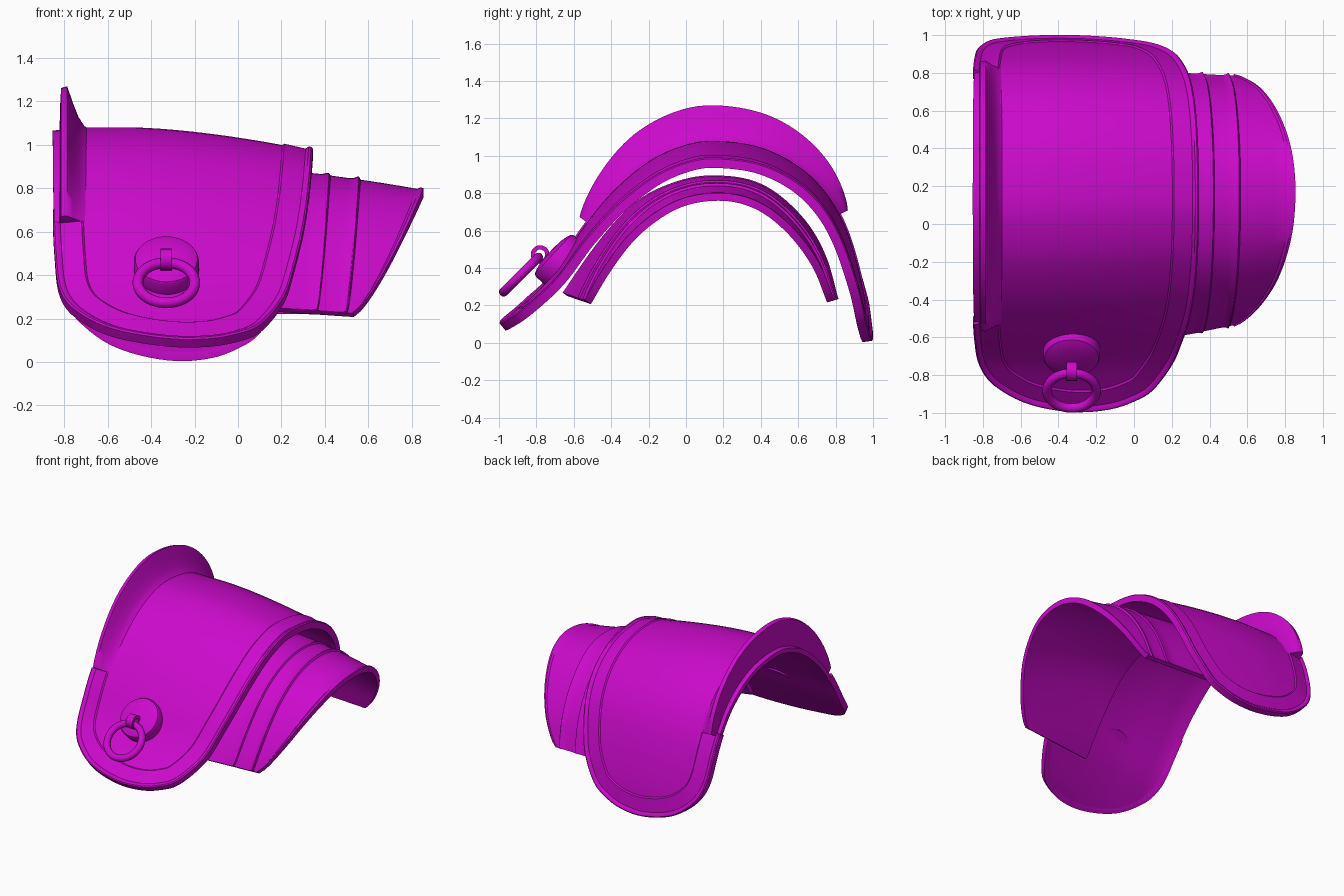
import bpy, bmesh, math
from mathutils import Vector, Matrix

if "Cube" in bpy.data.objects:
    bpy.data.objects.remove(bpy.data.objects["Cube"])

paint = bpy.data.materials.new("magenta")
paint.diffuse_color = (0.6, 0.003, 0.6, 1)
paint.use_nodes = True
paint.node_tree.nodes["Principled BSDF"].inputs["Base Color"].default_value = paint.diffuse_color


def finish(ob, angle=35):
    ob.data.materials.clear()
    ob.data.materials.append(paint)
    bpy.ops.object.select_all(action='DESELECT')
    ob.select_set(True)
    bpy.context.view_layer.objects.active = ob
    bpy.ops.object.shade_smooth_by_angle(angle=math.radians(angle))


def loft(name, rings, angle=35):
    """Skin closed rings of equal length and cap both ends."""
    bm = bmesh.new()
    vs = [[bm.verts.new(p) for p in r] for r in rings]
    n = len(rings[0])
    for a, b in zip(vs, vs[1:]):
        for i in range(n):
            j = (i + 1) % n
            bm.faces.new((a[i], a[j], b[j], b[i]))
    bm.faces.new(vs[0])
    bm.faces.new(vs[-1])
    bmesh.ops.recalc_face_normals(bm, faces=bm.faces)
    me = bpy.data.meshes.new(name)
    bm.to_mesh(me)
    bm.free()
    ob = bpy.data.objects.new(name, me)
    bpy.context.collection.objects.link(ob)
    finish(ob, angle)
    return ob


class Path:
    """Smooth 2D curve through points, sampled by arc length."""
    def __init__(self, pts):
        p = [Vector(q) for q in pts]
        p = [2 * p[0] - p[1]] + p + [2 * p[-1] - p[-2]]
        self.p = []
        for a, b, c, d in zip(p, p[1:], p[2:], p[3:]):
            for k in range(12):
                t = k / 12
                self.p.append(0.5 * (2 * b + (c - a) * t + (2 * a - 5 * b + 4 * c - d) * t * t
                                     + (3 * b - a - 3 * c + d) * t ** 3))
        self.p.append(p[-2])
        self.s = [0]
        for a, b in zip(self.p, self.p[1:]):
            self.s.append(self.s[-1] + (b - a).length)
        self.length = self.s[-1]

    def at(self, s):
        i = 0
        while i < len(self.s) - 2 and self.s[i + 1] < s:
            i += 1
        f = (s - self.s[i]) / (self.s[i + 1] - self.s[i])
        return self.p[i].lerp(self.p[i + 1], f)

    def normal(self, s):
        t = self.at(min(s + .04, self.length)) - self.at(max(s - .04, 0))
        return Vector((-t.y, t.x)).normalized()


def interp(x, table):
    if x <= table[0][0]:
        return table[0][1]
    for (a, u), (b, v) in zip(table, table[1:]):
        if x <= b:
            return u + (v - u) * (x - a) / (b - a)
    return table[-1][1]


# Shoulder arch, front to back in (y, z)
arch = Path([(-.993, .10), (-.86, .212), (-.71, .372), (-.565, .595), (-.4, .80), (-.2, .97),
             (0, 1.06), (.17, 1.08), (.4, 1.045), (.6, .945), (.75, .80), (.86, .60),
             (.945, .30), (.988, .01)])
L = arch.length


def surf(x, s, h=0):
    """Point on the shoulder plate, raised by h."""
    crown = .45 + .55 * max(0, math.sin(math.pi * s / L)) ** 2
    drop = .108 * crown * max(0, (x + .5) / .84) ** 1.6 + max(0, -.75 - x) * .15
    p = arch.at(s) + arch.normal(s) * (h - drop)
    return (x, p.x, p.y)


# Plate outline as (x, distance from tip)
left = [(-.86, L / 2), (-.858, 1.0), (-.853, .72), (-.845, .55), (-.83, .38), (-.79, .26),
        (-.72, .17), (-.6, .08), (-.45, .025), (-.28, 0)]
right = [(-.28, 0), (-.12, .015), (0, .06), (.1, .13), (.2, .3), (.25, .46), (.305, .75),
         (.335, 1.1), (.345, L / 2)]
left_of = [(s, x) for x, s in reversed(left)]
right_of = [(s, x) for x, s in right]

# Main shoulder plate
rings = []
for k in range(81):
    s = L / 2 * (1 - math.cos(math.pi * (.012 + .976 * k / 80)))
    e = min(s, L - s)
    a, b = interp(e, left_of) + .006, interp(e, right_of) - .006
    xs = [a + (b - a) * i / 24 for i in range(25)]
    rings.append([surf(x, s) for x in xs] + [surf(x, s, -.033) for x in reversed(xs)])
loft("shoulder_plate", rings)

# Raised rim around the plate, open where the collar sits
half = left[2:] + right[1:]
outline = Path(half + [(x, L - s) for x, s in reversed(half[:-1])])
section = [(0, -.036), (0, .012), (.008, .018), (.02, .016), (.034, .004), (.132, .008),
           (.146, -.004), (.03, -.036)]
rings = []
for k in range(151):
    d = outline.length * k / 150
    p, n = outline.at(d), outline.normal(d)
    rings.append([surf(p.x + n.x * w, p.y + n.y * w, h) for w, h in section])
loft("plate_rim", rings)

# Flared neck collar
rings = []
s0, s1 = .72, L - .70
for k in range(57):
    t = k / 56
    s = s0 + (s1 - s0) * t
    g = .055 + .14 * math.sin(math.pi * t) ** .85
    flare = [(-.68, -.01), (-.708, .03), (-.735, .25), (-.76, .58), (-.787, 1),
             (-.815, .98), (-.82, .5), (-.822, -.01)]
    rings.append([surf(x, s, h * g if h > 0 else -.012) for x, h in flare])
loft("neck_collar", rings, 60)

# Upper arm plates: inner end and outer end arches
arm_a = Path([(-.66, .268), (-.5, .5), (-.35, .68), (-.2, .8), (0, .878), (.17, .895),
              (.35, .87), (.5, .79), (.65, .64), (.75, .46), (.815, .235)])
arm_b = Path([(-.535, .225), (-.43, .4), (-.3, .57), (-.15, .695), (0, .768), (.17, .792),
              (.32, .77), (.46, .70), (.6, .57), (.71, .41), (.785, .225)])
# Columns: x at the crown, x at the lower ends, raised lip height
columns = [(-.1, -.1, 0), (.08, .06, 0), (.24, .2, 0), (.33, .29, .002), (.385, .34, .003),
           (.41, .358, .011), (.42, .364, .011), (.427, .368, .001), (.51, .46, 0),
           (.535, .485, .004), (.55, .497, .013), (.557, .501, .013), (.565, .505, 0),
           (.65, .512, 0), (.75, .52, 0), (.825, .526, 0), (.84, .529, .009),
           (.855, .533, .009)]


def arm_point(t, col, depth):
    a, b = arm_a.at(t * arm_a.length), arm_b.at(t * arm_b.length)
    f = max(0, (b.y - .225) / .567) ** .75
    xt, xb, h = col
    w = f * ((xt + .1) / .955) ** 1.7 + (1 - f) * ((xb + .1) / .633)
    p = a.lerp(b, w) + arm_a.normal(t * arm_a.length) * (h - depth)
    return (xb + (xt - xb) * f, p.x, p.y)


rings = []
for k in range(61):
    t = k / 60
    rings.append([arm_point(t, c, 0) for c in columns]
                 + [arm_point(t, (c[0], c[1], 0), .032) for c in reversed(columns)])
loft("upper_arm_plates", rings)


def lathe(name, profile, centre, degrees, steps=40):
    rot = Matrix.Translation(centre) @ Matrix.Rotation(math.radians(degrees), 4, 'X')
    rings = []
    for r, z in profile:
        rings.append([rot @ Vector((r * math.cos(2 * math.pi * i / steps),
                                    r * math.sin(2 * math.pi * i / steps), z))
                      for i in range(steps)])
    return loft(name, rings)


# Round boss holding the ring
lathe("ring_boss", [(.15, -.08), (.15, -.015), (.143, -.002), (.12, .008), (.08, .016), (.03, .02)],
      (-.33, -.712, .475), 47)

# Hanging ring
bpy.ops.mesh.primitive_torus_add(major_radius=.131, minor_radius=.025, major_segments=40,
                                 minor_segments=12, location=(-.33, -.882, .365),
                                 rotation=(math.radians(45), 0, 0))
ring = bpy.context.object
ring.name = "hanging_ring"
finish(ring)

# Staple loop over the ring
rings = []
for k in range(21):
    a = 2 * math.pi * k / 20
    rings.append([(x, -.78 + r * math.cos(a), .472 + r * math.sin(a))
                  for x, r in ((-.357, .027), (-.303, .027), (-.303, .05), (-.357, .05))])
loft("ring_staple", rings)
